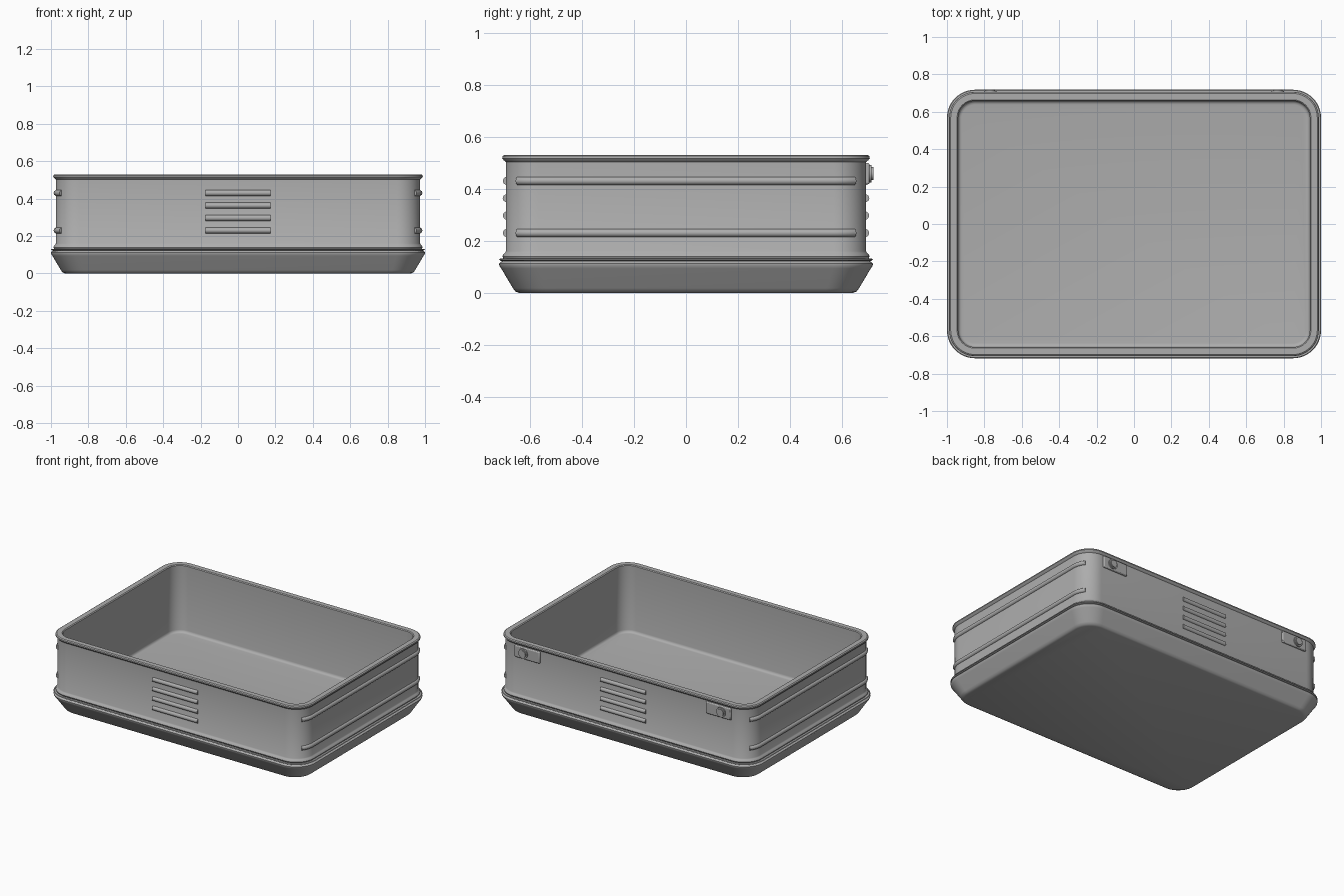
import bpy, bmesh, math

if "Cube" in bpy.data.objects:
    bpy.data.objects.remove(bpy.data.objects["Cube"])

HX, HY, R = 1.0, 0.718, 0.15      # overall half size and corner radius
WALL = 0.026                      # inset of the outer wall
SEG = 12

grey = bpy.data.materials.new("dark_grey")
grey.diffuse_color = (0.42, 0.42, 0.42, 1)
grey.use_nodes = True
grey.node_tree.nodes["Principled BSDF"].inputs["Base Color"].default_value = grey.diffuse_color


def finish(ob, angle=35):
    ob.data.materials.clear()
    ob.data.materials.append(grey)
    bpy.ops.object.select_all(action='DESELECT')
    ob.select_set(True)
    bpy.context.view_layer.objects.active = ob
    bpy.ops.object.shade_smooth_by_angle(angle=math.radians(angle))
    return ob


def from_bmesh(name, bm):
    bmesh.ops.recalc_face_normals(bm, faces=bm.faces)
    me = bpy.data.meshes.new(name)
    bm.to_mesh(me)
    bm.free()
    ob = bpy.data.objects.new(name, me)
    bpy.context.collection.objects.link(ob)
    return ob


def ring(inset, shrink):
    """Rounded rectangle, counter-clockwise."""
    r = max(R - inset * shrink, 0.03)
    pts = []
    for k, (sx, sy) in enumerate([(1, 1), (-1, 1), (-1, -1), (1, -1)]):
        cx, cy = sx * (HX - inset - r), sy * (HY - inset - r)
        for i in range(SEG + 1):
            a = math.pi / 2 * (k + i / SEG)
            pts.append((cx + r * math.cos(a), cy + r * math.sin(a)))
    return pts


def loft(name, profile, shrink=1.0, cap_start=False, cap_end=False):
    """Stack rounded rectangles given as (inset, z)."""
    bm = bmesh.new()
    loops = [[bm.verts.new((x, y, z)) for x, y in ring(d, shrink)] for d, z in profile]
    for a, b in zip(loops, loops[1:]):
        n = len(a)
        for i in range(n):
            bm.faces.new((a[i], a[(i + 1) % n], b[(i + 1) % n], b[i]))
    if cap_start:
        bm.faces.new(loops[0][::-1])
    if cap_end:
        bm.faces.new(loops[-1])
    return finish(from_bmesh(name, bm))


def rib(name, pts, radius=0.016):
    """Round bar along a path, half sunk into the wall."""
    cu = bpy.data.curves.new(name, 'CURVE')
    cu.dimensions = '3D'
    cu.bevel_depth = radius
    cu.bevel_resolution = 3
    cu.use_fill_caps = True
    sp = cu.splines.new('POLY')
    sp.points.add(len(pts) - 1)
    for p, co in zip(sp.points, pts):
        p.co = (*co, 1)
    ob = bpy.data.objects.new(name, cu)
    bpy.context.collection.objects.link(ob)
    bpy.ops.object.select_all(action='DESELECT')
    ob.select_set(True)
    bpy.context.view_layer.objects.active = ob
    bpy.ops.object.convert(target='MESH')
    return finish(bpy.context.object, 50)


# Flared base pan
loft("base_pan", [(.075, 0), (.062, .006), (.053, .018), (.008, .094), (.001, .104),
                  (0, .112), (.006, .119), (.013, .122), (.04, .122)],
     shrink=0.5, cap_start=True)

# Thin seam flange between base and walls
loft("seam_flange", [(.04, .122), (.006, .123), (0, .127), (.004, .131), (.04, .132)])

# Walls with bottom lip, rolled rim and deep inner floor
loft("tray_body", [(.03, .12), (.016, .132), (.013, .14), (.016, .148), (.022, .153), (WALL, .16),
                   (WALL, .503), (.018, .509), (.012, .517), (.013, .525), (.02, .53),
                   (.054, .53), (.06, .525), (.06, .075), (.063, .065), (.07, .059), (.08, .057)],
     cap_end=True)

# Side ribs that wrap a little around the corners
r = R - WALL
cx, cy = HX - WALL - r, HY - WALL - r
angles = [math.radians(40 * i / 6) for i in range(7)]
rr = r - .004
half = [(cx + rr * math.cos(a), cy + rr * math.sin(a)) for a in angles]
path = [(x, -y) for x, y in reversed(half)] + half
for side, s in (("right", 1), ("left", -1)):
    for level, z in (("lower", .23), ("upper", .43)):
        rib(f"{side}_{level}_rib", [(s * x, y, z) for x, y in path])

# Short rib stacks at the middle of front and back
for side, s in (("front", -1), ("back", 1)):
    for i in range(4):
        z = .23 + i * .0667
        y = s * (HY - WALL - .004)
        rib(f"{side}_short_rib_{i + 1}", [(-.175, y, z), (.175, y, z)])

# Back latch plates with round knobs
for side, s in (("right", 1), ("left", -1)):
    bpy.ops.mesh.primitive_cube_add(size=1, location=(s * .742, .692, .458))
    plate = bpy.context.object
    plate.name = f"{side}_latch_plate"
    plate.scale = (.195, .026, .082)
    bpy.ops.object.transform_apply(location=False, rotation=False, scale=True)
    bev = plate.modifiers.new("soft_edges", 'BEVEL')
    bev.width = .006
    bev.segments = 2
    finish(plate)
    for part, rad, end in (("collar", .034, .713), ("knob", .025, .72)):
        bpy.ops.mesh.primitive_cylinder_add(vertices=24, radius=rad, depth=end - .69,
                                            location=(s * .768, (end + .69) / 2, .458),
                                            rotation=(math.pi / 2, 0, 0))
        knob = bpy.context.object
        knob.name = f"{side}_latch_{part}"
        finish(knob)
